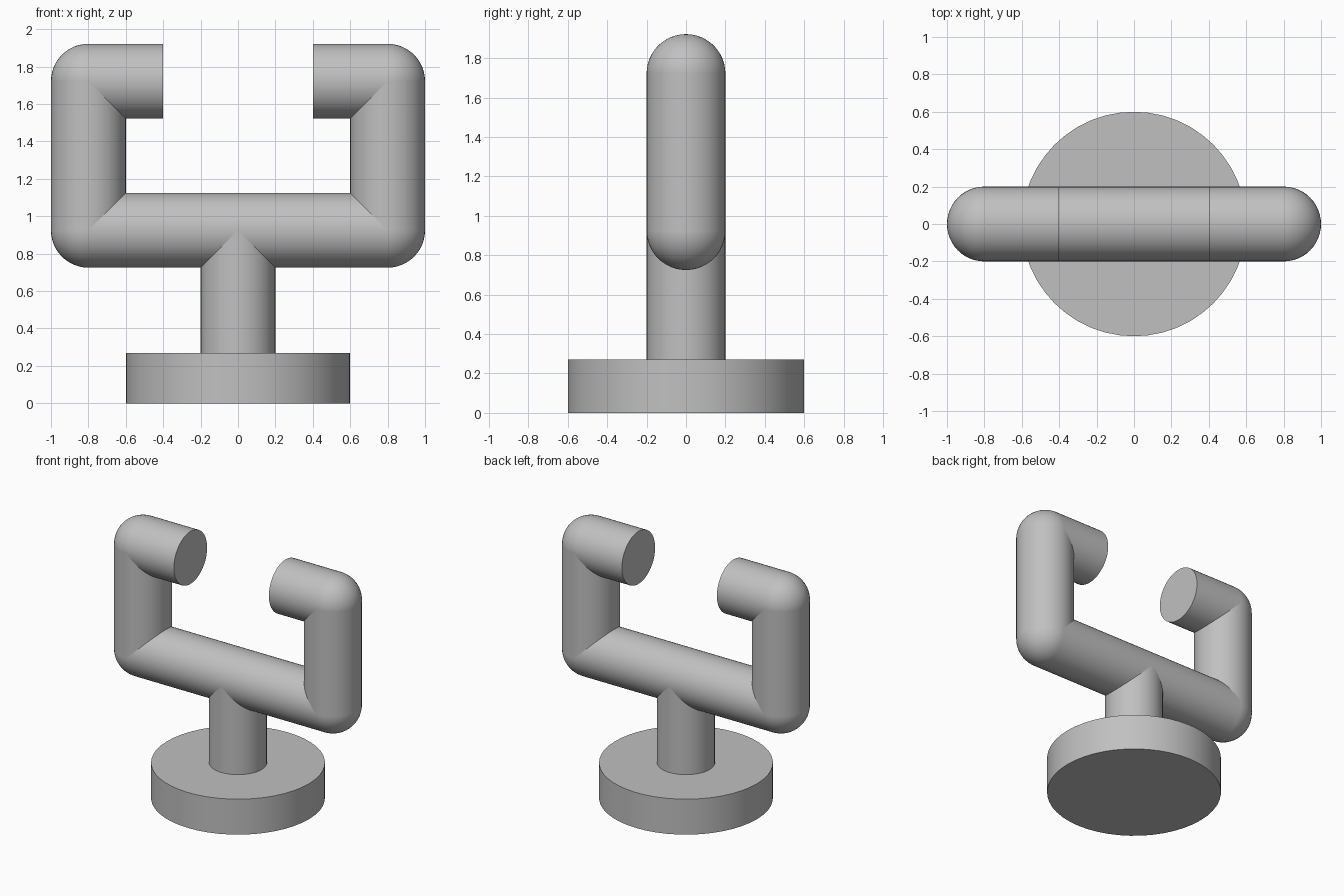
import bpy
from mathutils import Vector
from math import radians

cube = bpy.data.objects.get("Cube")
if cube:
    bpy.data.objects.remove(cube, do_unlink=True)

PIPE = 0.2
ARM_X, BAR_Z, TOP_Z, TIP_X = 0.8, 0.925, 1.722, 0.4
BASE_R, BASE_H = 0.6, 0.27

grey = bpy.data.materials.new("plain grey")
grey.use_nodes = True
colour = (0.53, 0.53, 0.53, 1)
grey.diffuse_color = colour
grey.node_tree.nodes["Principled BSDF"].inputs["Base Color"].default_value = colour


def finish(name):
    obj = bpy.context.object
    obj.name = name
    obj.data.materials.append(grey)
    bpy.ops.object.shade_smooth_by_angle(angle=radians(35))
    return obj


def rod(name, start, end, radius=PIPE, caps="NGON"):
    """Round bar between two points."""
    a, b = Vector(start), Vector(end)
    bpy.ops.mesh.primitive_cylinder_add(
        vertices=48, radius=radius, depth=(b - a).length, end_fill_type=caps,
        location=(a + b) / 2, rotation=(b - a).to_track_quat("Z", "Y").to_euler())
    return finish(name)


def elbow(name, x, z):
    """Ball that rounds the outside of a pipe corner."""
    bpy.ops.mesh.primitive_uv_sphere_add(
        segments=48, ring_count=24, radius=PIPE, location=(x, 0, z))
    return finish(name)


# Disc foot and short stem
rod("base", (0, 0, 0), (0, 0, BASE_H), BASE_R)
rod("stem", (0, 0, BASE_H), (0, 0, BAR_Z), caps="NOTHING")

# Horizontal cross bar
rod("cross_bar", (-ARM_X, 0, BAR_Z), (ARM_X, 0, BAR_Z), caps="NOTHING")

# Mirrored upright arms with inward-facing flat tips
for side, s in (("left", 1), ("right", -1)):
    x = s * ARM_X
    elbow(side + "_lower_elbow", x, BAR_Z)
    rod(side + "_arm", (x, 0, BAR_Z), (x, 0, TOP_Z), caps="NOTHING")
    elbow(side + "_upper_elbow", x, TOP_Z)
    rod(side + "_tip", (x, 0, TOP_Z), (s * TIP_X, 0, TOP_Z))
